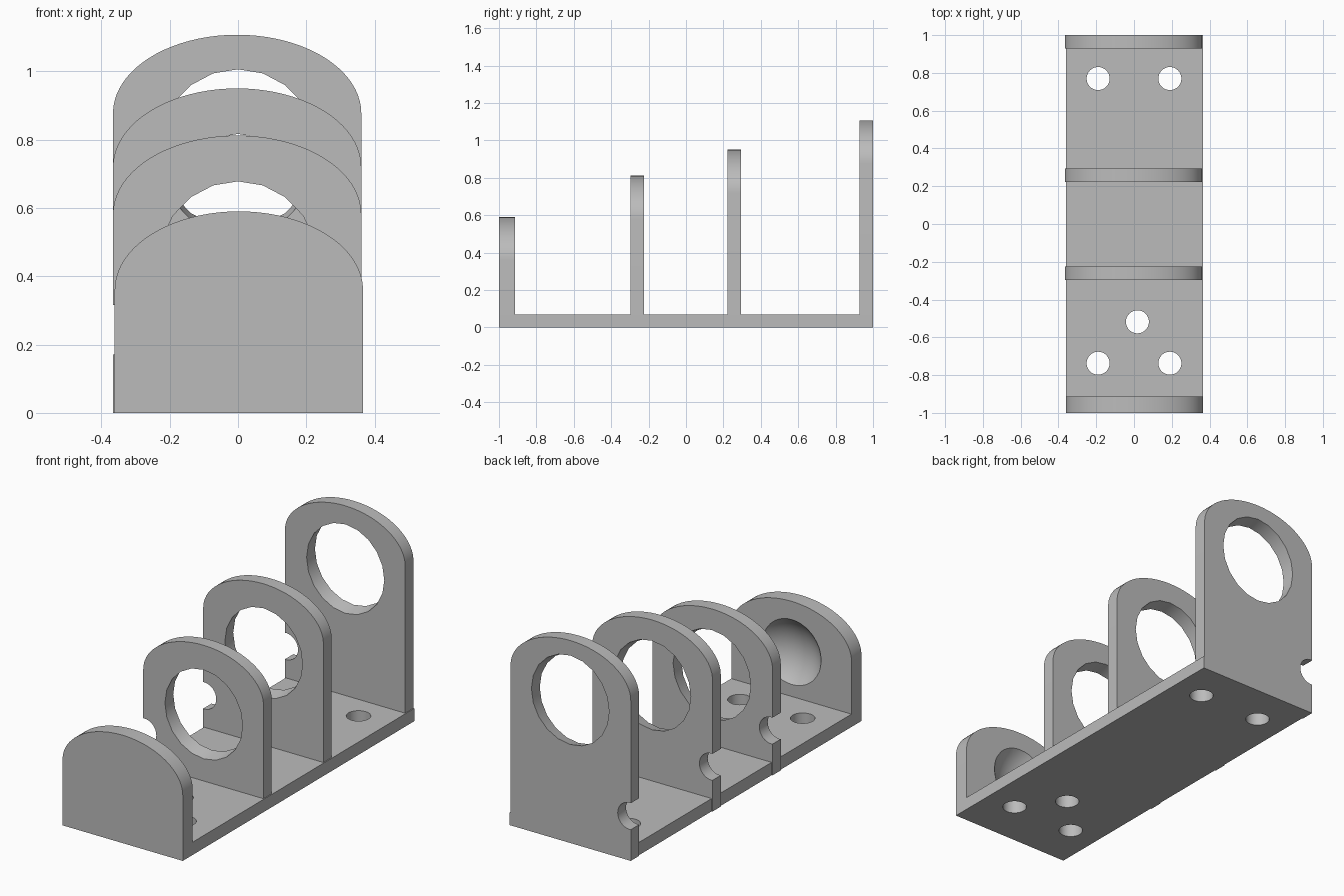
import bpy, bmesh, math
from mathutils import Matrix, Vector

if "Cube" in bpy.data.objects:
    bpy.data.objects.remove(bpy.data.objects["Cube"], do_unlink=True)

# One grey for the whole bracket
grey = bpy.data.materials.new("light_grey")
grey.use_nodes = True
GREY = (0.5, 0.5, 0.5, 1)
grey.diffuse_color = GREY
grey.node_tree.nodes["Principled BSDF"].inputs["Base Color"].default_value = GREY

BASE_H = 0.07
SLOPE = math.radians(15)                       # tilt of the bore through the rings
BALL = Vector((0, -0.75, 0.313))               # where the bore ends in a round seat


def new_object(name, bm):
    bmesh.ops.recalc_face_normals(bm, faces=bm.faces)
    mesh = bpy.data.meshes.new(name)
    bm.to_mesh(mesh)
    bm.free()
    mesh.materials.append(grey)
    obj = bpy.data.objects.new(name, mesh)
    bpy.context.collection.objects.link(obj)
    return obj


def prism(name, outline, y0, y1):
    """Extrude an outline in x and z from y0 to y1."""
    bm = bmesh.new()
    face = bm.faces.new([bm.verts.new((x, y0, z)) for x, z in outline])
    ext = bmesh.ops.extrude_face_region(bm, geom=[face])["geom"]
    moved = [v for v in ext if isinstance(v, bmesh.types.BMVert)]
    bmesh.ops.translate(bm, verts=moved, vec=(0, y1 - y0, 0))
    return new_object(name, bm)


def cylinder(name, centre, radius, length, sides, tilt=0.0):
    """Cylinder about z, tipped around x by tilt."""
    bm = bmesh.new()
    bmesh.ops.create_cone(bm, cap_ends=True, segments=sides, radius1=radius,
                          radius2=radius, depth=length,
                          matrix=Matrix.Translation(centre) @ Matrix.Rotation(tilt, 4, "X"))
    obj = new_object(name, bm)
    obj.hide_render = True
    return obj


def arched_plate(name, y0, y1, top, left, right, rise=0.23, steps=40):
    mid, half = (left + right) / 2, (right - left) / 2
    arc = [(mid + half * math.cos(math.pi * i / steps),
            top - rise + rise * math.sin(math.pi * i / steps)) for i in range(steps + 1)]
    return prism(name, [(left, 0), (right, 0)] + arc, y0, y1)


def cut(obj, cutters):
    for c in cutters:
        mod = obj.modifiers.new("cut", "BOOLEAN")
        mod.operation, mod.solver, mod.object = "DIFFERENCE", "EXACT", c
    graph = bpy.context.evaluated_depsgraph_get()
    mesh = bpy.data.meshes.new_from_object(obj.evaluated_get(graph))
    obj.modifiers.clear()
    obj.data = mesh


# Cutters: tilted bore, round seat, edge notch and screw holes
axis = Vector((0, math.cos(SLOPE), math.sin(SLOPE)))
bore = cylinder("bore_cutter", BALL + axis * 1.2, 0.235, 2.2, 20, SLOPE - math.pi / 2)
bm = bmesh.new()
bmesh.ops.create_uvsphere(bm, u_segments=40, v_segments=24, radius=0.242,
                          matrix=Matrix.Translation(BALL))
seat = new_object("seat_cutter", bm)
seat.hide_render = True
notch = cylinder("notch_cutter", Vector((-0.36, 0.4, 0.243)), 0.073, 2, 32, math.pi / 2)
screws = [cylinder("screw_cutter", Vector((x, y, 0)), 0.061, 0.5, 32)
          for x, y in ((-0.19, 0.77), (0.19, 0.77), (-0.19, -0.737), (0.19, -0.737), (0.018, -0.518))]

# Base strip with screw holes
base = prism("base", [(-0.361, 0), (0.366, 0), (0.366, BASE_H), (-0.361, BASE_H)], -1, 1)
cut(base, screws + [seat])

# Closed front stop with a round seat on its inner side
front = arched_plate("front_stop", -1, -0.914, 0.59, -0.361, 0.366)
cut(front, [seat])

# Three ring plates, rising towards the back
parts = [base, front]
for name, y0, y1, top in (("front_ring", -0.296, -0.224, 0.812),
                          ("middle_ring", 0.222, 0.294, 0.95),
                          ("back_ring", 0.928, 1, 1.107)):
    ring = arched_plate(name, y0, y1, top, -0.366, 0.361)
    cut(ring, [bore, notch])
    parts.append(ring)

# Remove the cutters and smooth the curved walls
for c in [bore, seat, notch] + screws:
    bpy.data.objects.remove(c, do_unlink=True)
for obj in bpy.context.selected_objects:
    obj.select_set(False)
for obj in parts:
    obj.select_set(True)
bpy.context.view_layer.objects.active = base
bpy.ops.object.shade_smooth_by_angle(angle=math.radians(30))
